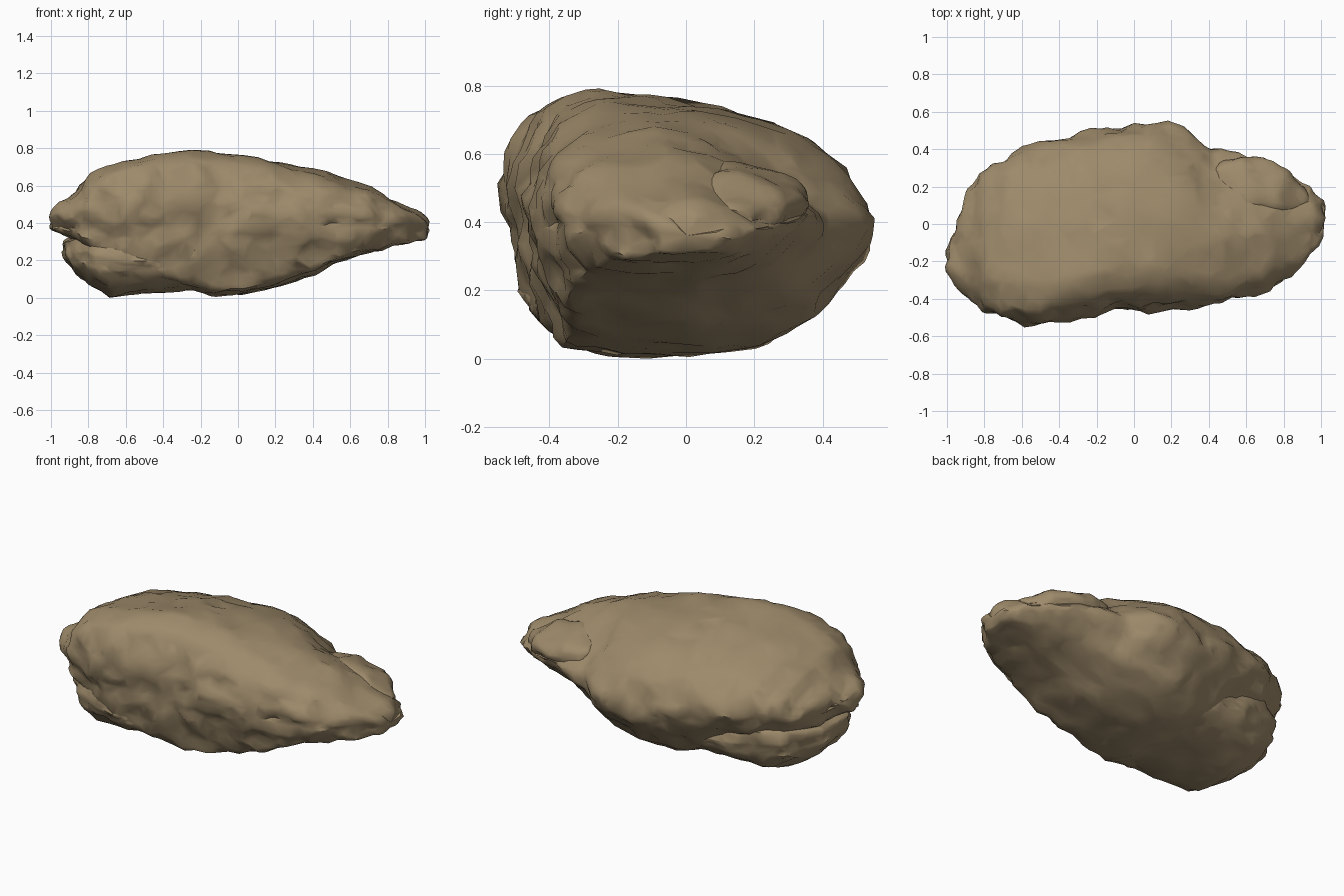
import bpy
import bmesh
from math import pi, sin
from mathutils import Vector, noise

if "Cube" in bpy.data.objects:
    bpy.data.objects.remove(bpy.data.objects["Cube"])

stone = bpy.data.materials.new("brown stone")
stone.use_nodes = True
COLOUR = (0.34, 0.255, 0.145, 1)
stone.diffuse_color = COLOUR
stone.node_tree.nodes["Principled BSDF"].inputs["Base Color"].default_value = COLOUR


def at(table, x):
    """Linear interpolation in a list of (x, value) pairs."""
    for (a, va), (b, vb) in zip(table, table[1:]):
        if x <= b:
            return va + (vb - va) * max(0, x - a) / (b - a)
    return table[-1][1]


def resample(points, count):
    """Evenly spaced points round a closed outline, starting at its first point."""
    pts = [Vector(p) for p in points]
    pts.append(pts[0])
    walk, total = [], 0
    for a, b in zip(pts, pts[1:]):
        walk.append((total, a))
        total += (b - a).length
    walk.append((total, pts[-1]))
    return [at(walk, total * i / count) for i in range(count)]


def roughen(co, normal):
    """Lumps, chipped facets and thin tilted layers on the surface."""
    lump = noise.noise(co * 3.1) * 0.016
    dist, _ = noise.voronoi(co * 6.5)
    chip = (dist[0] - 0.45) * 0.055
    grain = noise.noise(co * 14) * 0.02
    layer = (co.z + 0.18 * co.y + 0.1 * noise.noise(co * 2)) * 7
    side = 1 - abs(normal.z)
    ledge = (layer % 1 - 0.5) * 0.014 * side
    return normal * ((lump + chip + grain) * (0.4 + 0.6 * side) + ledge)


def make_rock(name, front, back, under, over, section, rings):
    """Loft a closed section along x inside four outline curves, then weather it."""
    bm = bmesh.new()
    x0, x1 = over[0][0], over[-1][0]
    loops = []
    for i in range(rings + 1):
        t = i / rings
        x = x0 + (x1 - x0) * (t - sin(2 * pi * t) / (2 * pi) * 0.6)
        y0, y1, z0, z1 = (at(c, x) for c in (front, back, under, over))
        loops.append([bm.verts.new((x, y0 + (y1 - y0) * u, z0 + (z1 - z0) * v))
                      for u, v in section(x)])
    for a, b in zip(loops, loops[1:]):
        for j in range(len(a)):
            k = (j + 1) % len(a)
            bm.faces.new((a[j], a[k], b[k], b[j]))
    for end in (loops[0], loops[-1]):
        bmesh.ops.poke(bm, faces=[bm.faces.new(end)])
    bmesh.ops.recalc_face_normals(bm, faces=bm.faces)
    bmesh.ops.smooth_vert(bm, verts=bm.verts, factor=0.5,
                          use_axis_x=True, use_axis_y=True, use_axis_z=True)
    bm.normal_update()
    moves = [(v, roughen(v.co, v.normal)) for v in bm.verts]
    for v, move in moves:
        v.co += move
    mesh = bpy.data.meshes.new(name)
    bm.to_mesh(mesh)
    bm.free()
    mesh.materials.append(stone)
    obj = bpy.data.objects.new(name, mesh)
    bpy.context.collection.objects.link(obj)
    # irregular triangles
    chip = obj.modifiers.new("chipped", "DECIMATE")
    chip.ratio = 0.3
    bpy.ops.object.select_all(action="DESELECT")
    obj.select_set(True)
    bpy.context.view_layer.objects.active = obj
    bpy.ops.object.modifier_apply(modifier=chip.name)
    bpy.ops.object.shade_smooth_by_angle(angle=0.75)
    return obj


# Cross-sections as (depth, height) fractions: blunt end, then tapered end
belly = [(.98, .38), (.91, .28), (.82, .13), (.7, .05), (.5, 0), (.3, .01),
         (.1, .04), (.07, .15), (.03, .35)]
blunt = resample([(0, .62), (.03, .78), (.08, .92), (.22, 1), (.4, .97), (.6, .93),
                  (.75, .87), (.88, .78), (.96, .66), (1, .5)] + belly, 72)
taper = resample([(0, .52), (.02, .68), (.07, .82), (.17, .92), (.3, .98), (.43, 1),
                  (.58, .94), (.72, .82), (.85, .68), (.95, .57), (1, .48)] + belly, 72)
foot = resample([(0, .6), (.04, 1), (.5, 1), (.97, 1), (1, .75), (.95, .45),
                 (.85, .22), (.65, .05), (.45, 0), (.3, .03), (.12, .15), (.03, .35)], 60)


def boulder_section(x):
    t = min(1, max(0, x / .5))
    t = t * t * (3 - 2 * t)
    return [a.lerp(b, t) for a, b in zip(blunt, taper)]


# Main boulder
boulder = make_rock(
    "boulder",
    front=[(-1, -.23), (-.9, -.34), (-.8, -.46), (-.7, -.5), (-.5, -.54), (-.3, -.5),
           (-.1, -.46), (.3, -.45), (.5, -.42), (.7, -.35), (.85, -.26), (.95, -.16), (1, -.08)],
    back=[(-1, -.12), (-.94, .0), (-.9, .18), (-.8, .28), (-.65, .38), (-.45, .44), (-.2, .5),
          (0, .54), (.17, .545), (.3, .51), (.4, .41), (.55, .38), (.75, .34), (.85, .27),
          (.95, .21), (1, .1)],
    under=[(-1, .38), (-.9, .33), (-.8, .27), (-.6, .16), (-.4, .09), (-.25, .05), (-.12, .01),
           (.05, .03), (.2, .07), (.4, .13), (.5, .19), (.65, .24), (.8, .28), (1, .32)],
    over=[(-1, .48), (-.95, .52), (-.85, .59), (-.8, .66), (-.7, .72), (-.5, .77), (-.25, .8),
          (0, .782), (.2, .752), (.4, .71), (.55, .66), (.7, .61), (.8, .55), (.95, .48), (1, .43)],
    section=boulder_section, rings=90)

# Split slab beneath the blunt end
slab = make_rock(
    "lower_slab",
    front=[(-.93, -.24), (-.87, -.32), (-.78, -.41), (-.68, -.46), (-.5, -.47), (-.05, -.38)],
    back=[(-.93, 0), (-.87, .12), (-.78, .23), (-.68, .31), (-.5, .35), (-.05, .3)],
    under=[(-.93, .22), (-.87, .14), (-.78, .07), (-.68, .01), (-.5, .04), (-.05, .05)],
    over=[(-.93, .31), (-.87, .33), (-.68, .35), (-.3, .28), (-.05, .18)],
    section=lambda x: foot, rings=45)

# Raised flake at the back of the tapered end
flake = make_rock(
    "back_flake",
    front=[(.45, .06), (.6, .04), (.75, .04), (.85, .06), (.93, .1)],
    back=[(.45, .33), (.6, .36), (.75, .34), (.85, .27), (.93, .2)],
    under=[(.45, .4), (.6, .34), (.75, .33), (.85, .34), (.93, .38)],
    over=[(.45, .56), (.6, .59), (.75, .565), (.85, .51), (.93, .45)],
    section=lambda x: blunt, rings=30)

# Stand the pieces on the ground
pieces = (boulder, slab, flake)
lowest = min(v.co.z for o in pieces for v in o.data.vertices)
for o in pieces:
    o.location.z = -lowest
